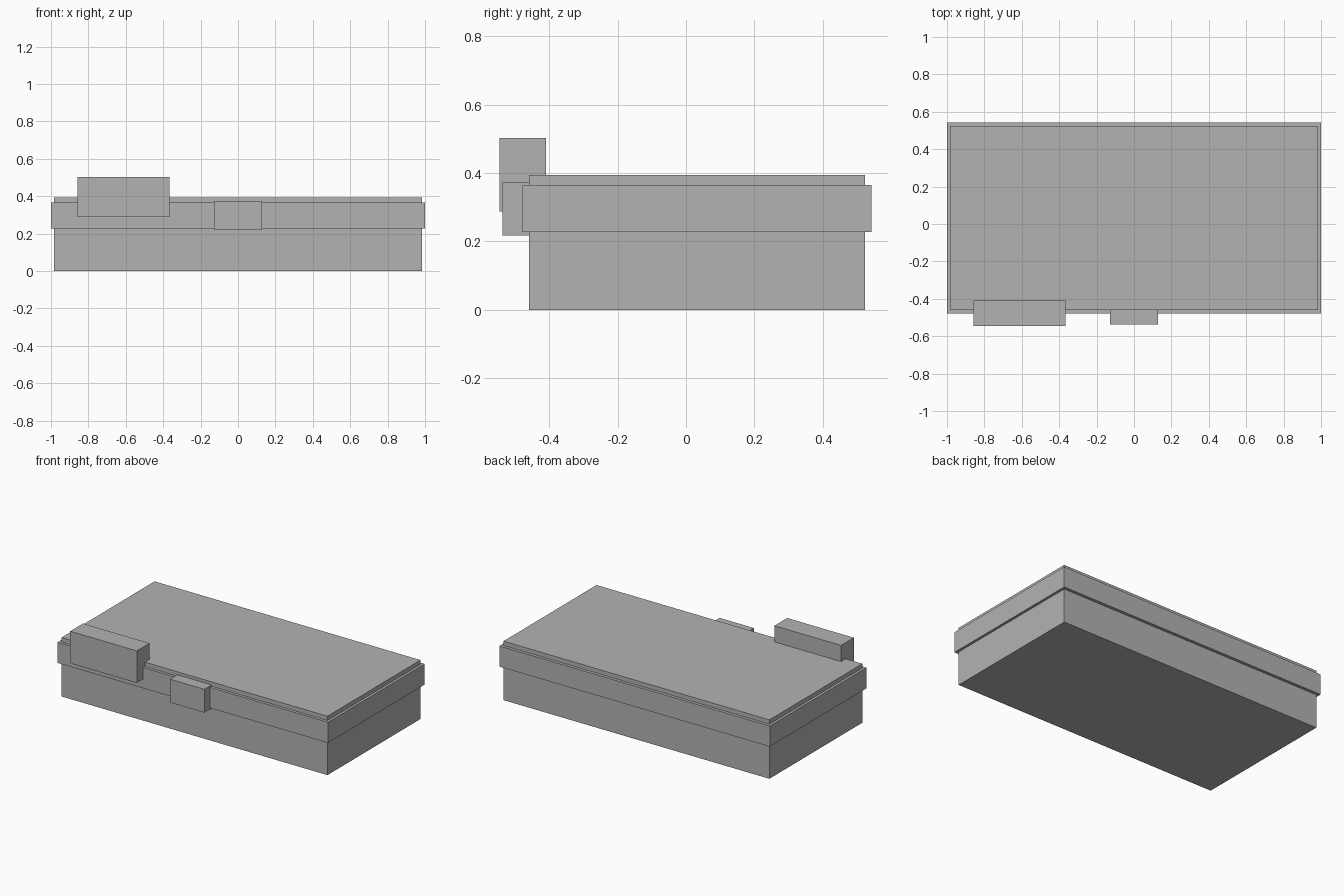
import bpy

if "Cube" in bpy.data.objects:
    bpy.data.objects.remove(bpy.data.objects["Cube"])

grey = bpy.data.materials.new("plain_grey")
grey.diffuse_color = (0.45, 0.45, 0.45, 1)
grey.use_nodes = True
grey.node_tree.nodes["Principled BSDF"].inputs["Base Color"].default_value = grey.diffuse_color


def box(name, x, y, z):
    """Box spanning the given (min, max) ranges."""
    spans = (x, y, z)
    bpy.ops.mesh.primitive_cube_add(size=1)
    ob = bpy.context.object
    ob.name = name
    ob.location = [(a + b) / 2 for a, b in spans]
    ob.scale = [b - a for a, b in spans]
    bpy.ops.object.transform_apply(location=False, rotation=False, scale=True)
    ob.data.materials.append(grey)
    return ob


# Main slab of the case
box("case_body", (-0.983, 0.983), (-0.459, 0.523), (0, 0.394))
# Wider band around the upper half
box("rim_band", (-1, 1), (-0.478, 0.543), (0.227, 0.365))
# Tall block at the front left
box("front_left_block", (-0.859, -0.367), (-0.545, -0.41), (0.288, 0.502))
# Small latch at the front centre
box("front_latch", (-0.127, 0.127), (-0.536, -0.453), (0.218, 0.374))
